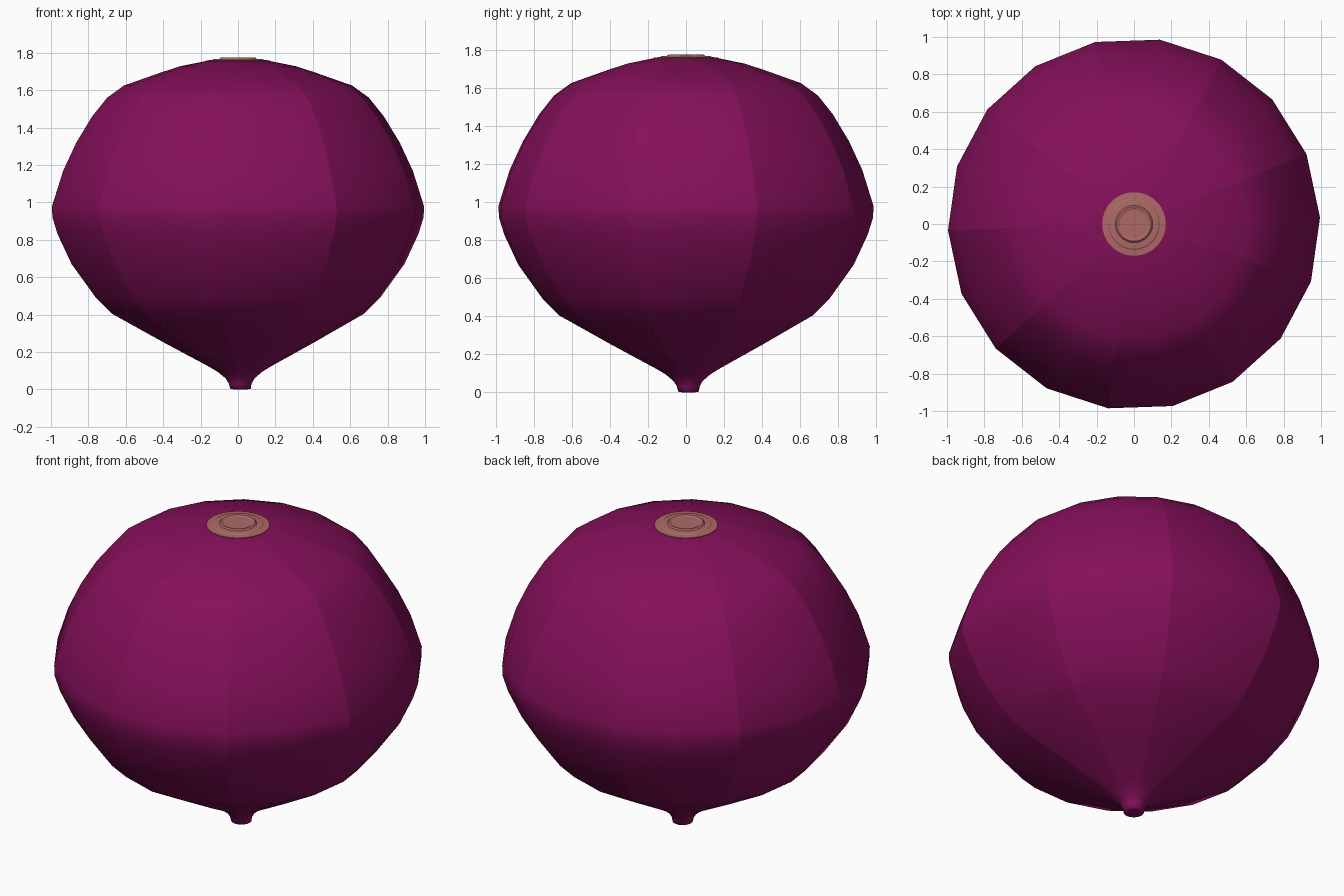
import bpy, bmesh, math

if "Cube" in bpy.data.objects:
    bpy.data.objects.remove(bpy.data.objects["Cube"])


def material(name, rgb):
    m = bpy.data.materials.new(name)
    m.diffuse_color = (*rgb, 1.0)
    m.use_nodes = True
    m.node_tree.nodes["Principled BSDF"].inputs["Base Color"].default_value = m.diffuse_color
    return m


def lathe(name, profile, sides, mat, start=0.0, sharp=lambda ring, i: False, shift=lambda z: 0.0):
    """Spin a (radius, z) profile, capped at both ends."""
    bm = bmesh.new()
    rings = []
    for r, z in profile:
        s = shift(z)
        rings.append([bm.verts.new((r * math.cos(start + 2 * math.pi * i / sides) + s,
                                    r * math.sin(start + 2 * math.pi * i / sides) + s, z))
                      for i in range(sides)])
    for a, b in zip(rings, rings[1:]):
        for i in range(sides):
            j = (i + 1) % sides
            bm.faces.new((a[i], a[j], b[j], b[i]))
    bm.faces.new(rings[0][::-1])
    bm.faces.new(rings[-1])
    for f in bm.faces:
        f.smooth = True
    for k, (a, b) in enumerate(zip(rings, rings[1:])):
        for i in range(sides):
            if sharp(k, i):
                bm.edges.get((a[i], b[i])).smooth = False
    me = bpy.data.meshes.new(name)
    bm.to_mesh(me)
    bm.free()
    me.materials.append(mat)
    ob = bpy.data.objects.new(name, me)
    bpy.context.collection.objects.link(ob)
    return ob


purple = material("beet purple", (0.235, 0.005, 0.103))
pink = material("cut stem pink", (0.42, 0.142, 0.135))

# Root body: 18 sides, every second lengthwise edge creased
body_profile = [
    (0.035, 0.0), (0.055, 0.004), (0.06, 0.03), (0.078, 0.06), (0.12, 0.095), (0.17, 0.125),
    (0.40, 0.25), (0.675, 0.405), (0.76, 0.49), (0.89, 0.67), (0.965, 0.83),
    (0.993, 0.92), (0.995, 0.98), (0.935, 1.17), (0.865, 1.32), (0.78, 1.46),
    (0.70, 1.56), (0.61, 1.625), (0.42, 1.692), (0.31, 1.728), (0.175, 1.755), (0.12, 1.758),
]
lathe("root_body", body_profile, 18, purple, math.radians(2),
      sharp=lambda k, i: k >= 4 and i % 2 == 1,
      shift=lambda z: 0.013 * max(0.0, 1 - z / 0.4))

# Trimmed stem scar: stepped rings on the crown
scar_profile = [
    (0.17, 1.750), (0.17, 1.759), (0.138, 1.7615), (0.132, 1.766),
    (0.10, 1.768), (0.092, 1.775), (0.085, 1.775), (0.078, 1.771),
]
scar = lathe("stem_scar", scar_profile, 48, pink)
bpy.context.view_layer.objects.active = scar
scar.select_set(True)
bpy.ops.object.shade_smooth_by_angle(angle=math.radians(25))
